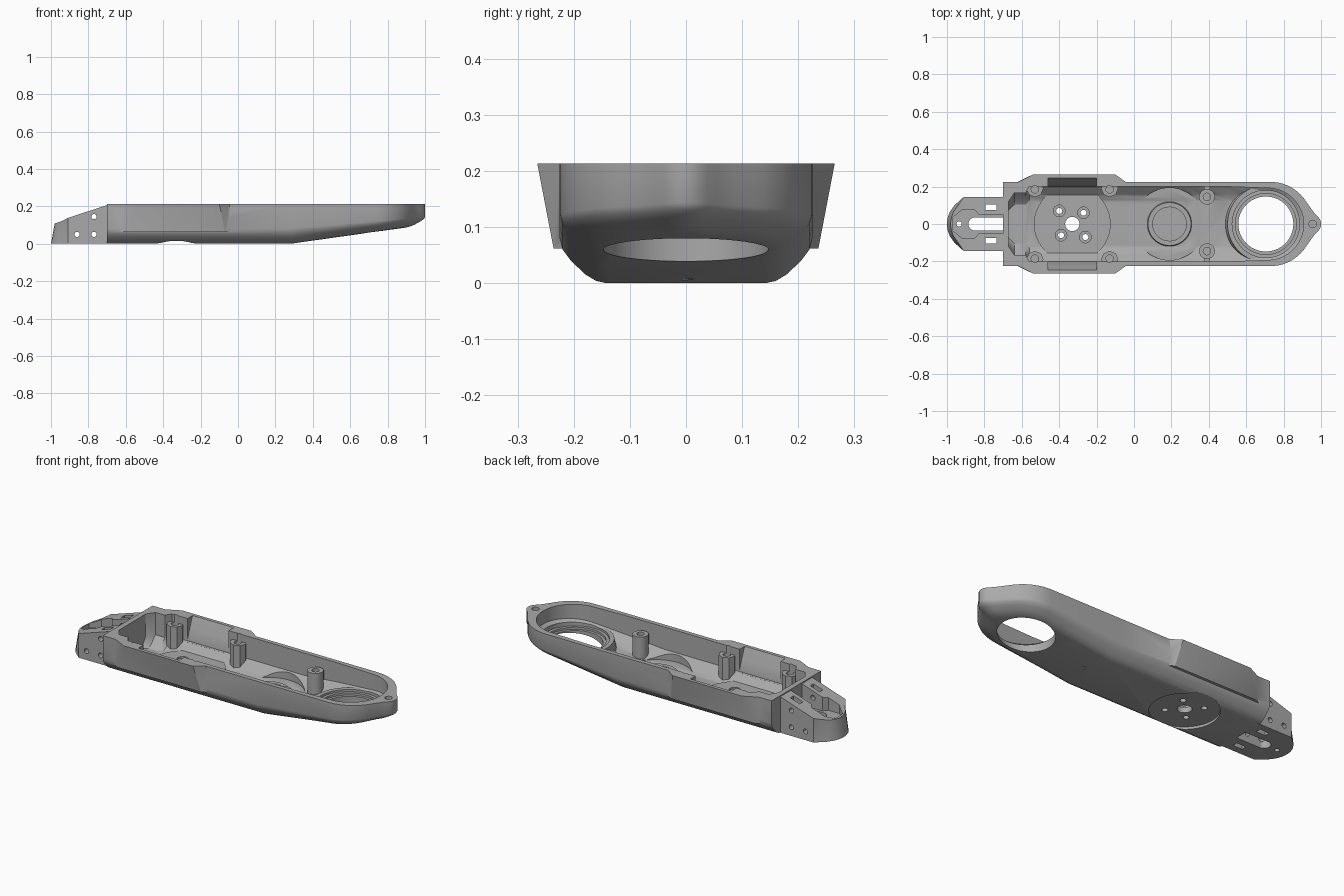
import bpy, bmesh, math
from mathutils import Matrix

if "Cube" in bpy.data.objects:
    bpy.data.objects.remove(bpy.data.objects["Cube"])

TOP = 0.213
grey = bpy.data.materials.new("plain grey")
grey.use_nodes = True
grey.diffuse_color = (0.4, 0.4, 0.4, 1)
grey.node_tree.nodes["Principled BSDF"].inputs["Base Color"].default_value = (0.4, 0.4, 0.4, 1)


def to_object(name, bm):
    bmesh.ops.recalc_face_normals(bm, faces=bm.faces)
    mesh = bpy.data.meshes.new(name)
    bm.to_mesh(mesh)
    bm.free()
    obj = bpy.data.objects.new(name, mesh)
    bpy.context.collection.objects.link(obj)
    return obj


def loft(name, layers, warp=lambda x, y, z: (x, y, z)):
    """Stack of (height, half outline), each outline mirrored across y."""
    bm = bmesh.new()
    rings = []
    for z, half in layers:
        pts = list(half) + [(x, -y) for x, y in reversed(half)]
        rings.append([bm.verts.new(warp(x, y, z)) for x, y in pts])
    n = len(rings[0])
    for a, b in zip(rings, rings[1:]):
        for i in range(n):
            j = (i + 1) % n
            bm.faces.new((a[i], a[j], b[j], b[i]))
    for ring in (rings[0], rings[-1]):
        for i in range(n // 2 - 1):
            bm.faces.new((ring[i], ring[i + 1], ring[n - 2 - i], ring[n - 1 - i]))
    bmesh.ops.triangulate(bm, faces=bm.faces)
    return to_object(name, bm)


def cylinder(x, y, z0, z1, r, r2=None, sides=32):
    bm = bmesh.new()
    bmesh.ops.create_cone(bm, cap_ends=True, segments=sides, radius1=r, radius2=r2 or r,
                          depth=z1 - z0, matrix=Matrix.Translation((x, y, (z0 + z1) / 2)))
    return to_object("cylinder", bm)


def side_cylinder(x, z, r):
    bm = bmesh.new()
    turn = Matrix.Translation((x, 0, z)) @ Matrix.Rotation(math.pi / 2, 4, 'X')
    bmesh.ops.create_cone(bm, cap_ends=True, segments=20, radius1=r, radius2=r, depth=1, matrix=turn)
    return to_object("cylinder", bm)


def box(x0, x1, y0, y1, z0, z1):
    bm = bmesh.new()
    move = Matrix.Translation(((x0 + x1) / 2, (y0 + y1) / 2, (z0 + z1) / 2))
    bmesh.ops.create_cube(bm, size=1, matrix=move @ Matrix.Diagonal((x1 - x0, y1 - y0, z1 - z0, 1)))
    return to_object("box", bm)


def combine(target, other, operation='DIFFERENCE'):
    mod = target.modifiers.new("cut", 'BOOLEAN')
    mod.operation, mod.solver, mod.object = operation, 'EXACT', other
    bpy.context.view_layer.objects.active = target
    bpy.ops.object.modifier_apply(modifier=mod.name)
    bpy.data.objects.remove(other)


def arc(cx, r, start, end, steps):
    angles = [math.radians(start + (end - start) * i / steps) for i in range(steps + 1)]
    return [(cx + r * math.cos(a), r * math.sin(a)) for a in angles]


def inset(half, d, width, nose):
    """Shrink an outline sideways and at the nose, keeping the rear end in place."""
    return [(x if x < 0.7 else 0.7 + (x - 0.7) * (1 - d / nose), y * (1 - d / width)) for x, y in half]


def rise(x, y, z):
    return x, y, z + max(0, x - 0.28) * 0.14 * (1 - z / TOP)


# Outer hull with rounded lower edges, rising towards a pointed nose
outline = [(-0.7, 0.225), (0.28, 0.225), (0.5, 0.225)] + arc(0.73, 0.225, 90, 32, 10)
outline += [(0.945, 0.085), (0.967, 0.055), (0.985, 0.038), (0.996, 0.022), (1.0, 0.008)]
profile = [(0, 0.085), (0.004, 0.065), (0.016, 0.045), (0.04, 0.02),
           (0.06, 0.005), (0.08, 0), (TOP, 0)]
body = loft("tray_body", [(z, inset(outline, d, 0.225, 0.24)) for z, d in profile], rise)

# Flared side bulges
flare_low = [(-0.64, 0.215), (-0.6, 0.236), (-0.07, 0.236), (-0.03, 0.215)]
flare_high = [(-0.64, 0.215), (-0.54, 0.265), (-0.1, 0.265), (-0.03, 0.215)]
combine(body, loft("flare", [(0.062, flare_low), (TOP, flare_high)]), 'UNION')

# Cavity, with posts, collars and discs left standing inside it
inner = [(-0.67, 0.12), (-0.64, 0.165), (-0.58, 0.165), (-0.56, 0.2), (0.28, 0.2), (0.5, 0.2)]
inner += arc(0.715, 0.192, 90, 4, 16)
cavity = loft("cavity", [(0.03, inset(inner, 0.075, 0.2, 0.22)), (0.045, inset(inner, 0.045, 0.2, 0.22)),
                         (0.085, inner), (0.23, inner)], rise)
combine(cavity, cylinder(0.19, 0, 0.036, 0.12, 0.193, sides=64), 'UNION')
pocket = [(-0.46, 1), (-0.2, 1)]
combine(cavity, loft("pocket", [(z, [(x, w) for x, _ in pocket])
                                for z, w in ((0.08, 0.195), (0.15, 0.22), (0.23, 0.252))]), 'UNION')
for side in (-1, 1):
    for x in (-0.53, -0.13):
        combine(cavity, cylinder(x, side * 0.19, -0.01, 0.17, 0.046, sides=8))
    combine(cavity, cylinder(0.39, side * 0.145, -0.01, 0.165, 0.042))
    combine(cavity, box(0.375, 0.405, min(side * 0.15, side * 0.24), max(side * 0.15, side * 0.24),
                        -0.01, 0.15))
combine(cavity, cylinder(-0.33, 0, -0.01, 0.046, 0.205, sides=64))
combine(cavity, cylinder(0.19, 0, -0.01, 0.05, 0.127, 0.115, sides=48))
combine(cavity, cylinder(0.705, 0, -0.01, 0.11, 0.23, 0.205, sides=64))
combine(body, cavity)

# Floor recesses and bearing seat
combine(body, cylinder(0.19, 0, 0.036, 0.1, 0.09, sides=48))
combine(body, cylinder(0.705, 0, 0.098, 0.2, 0.18, sides=64))
combine(body, cylinder(0.705, 0, 0.086, 0.2, 0.163, sides=64))
combine(body, cylinder(0.705, 0, -0.1, 0.3, 0.147, sides=64))
combine(body, cylinder(-0.33, 0, -0.1, 0.014, 0.18, sides=64))

# Hub and screw holes
combine(body, cylinder(-0.33, 0, -0.1, 0.3, 0.038))
for x, y in ((-0.4, 0.07), (-0.27, 0.06), (-0.39, -0.06), (-0.26, -0.07)):
    combine(body, cylinder(x, y, 0.036, 0.1, 0.031, sides=24))
    combine(body, cylinder(x, y, -0.1, 0.1, 0.016, sides=20))
for side in (-1, 1):
    for x, y in ((-0.53, 0.185), (-0.13, 0.185), (0.39, 0.145)):
        combine(body, cylinder(x, side * y, 0.08, 0.3, 0.02, sides=20))
combine(body, cylinder(0.955, 0, 0.15, 0.3, 0.02, sides=20))

# Small notch under the slope
combine(body, cylinder(0.33, 0, -0.02, 0.016, 0.04, 0.004, sides=3))


# Tail bracket with a sloping top
def slope(x, y, z):
    lid = min(TOP, 0.115 + (x + 0.98) * 0.327)
    return (x + 0.02 * z if x < -0.95 else x), y, z * lid


tail_outline = [(-0.685, 0.145), (-0.91, 0.145), (-0.96, 0.1), (-0.985, 0.065), (-0.996, 0.035), (-1.0, 0.01)]
tail = loft("tail_bracket", [(0, tail_outline), (1, tail_outline)], slope)
recess = [(-0.97, 0.035), (-0.92, 0.075), (-0.85, 0.075), (-0.83, 0.05), (-0.7, 0.05)]
combine(tail, loft("recess", [(0.085, recess), (0.3, recess)]))
combine(tail, box(-0.86, -0.7, -0.035, 0.035, -0.1, 0.3))
combine(tail, cylinder(-0.85, 0, -0.1, 0.3, 0.0352))
combine(tail, cylinder(-0.935, 0, -0.1, 0.3, 0.014, sides=20))
for y in (-0.09, 0.09):
    combine(tail, box(-0.795, -0.735, y - 0.015, y + 0.015, -0.1, 0.3))
for x, z in ((-0.86, 0.05), (-0.77, 0.05), (-0.77, 0.145)):
    combine(tail, side_cylinder(x, z, 0.014))

# Colour and shading
for obj in (body, tail):
    obj.data.materials.clear()
    obj.data.materials.append(grey)
    bpy.ops.object.select_all(action='DESELECT')
    obj.select_set(True)
    bpy.context.view_layer.objects.active = obj
    bpy.ops.object.shade_smooth_by_angle(angle=math.radians(30))
